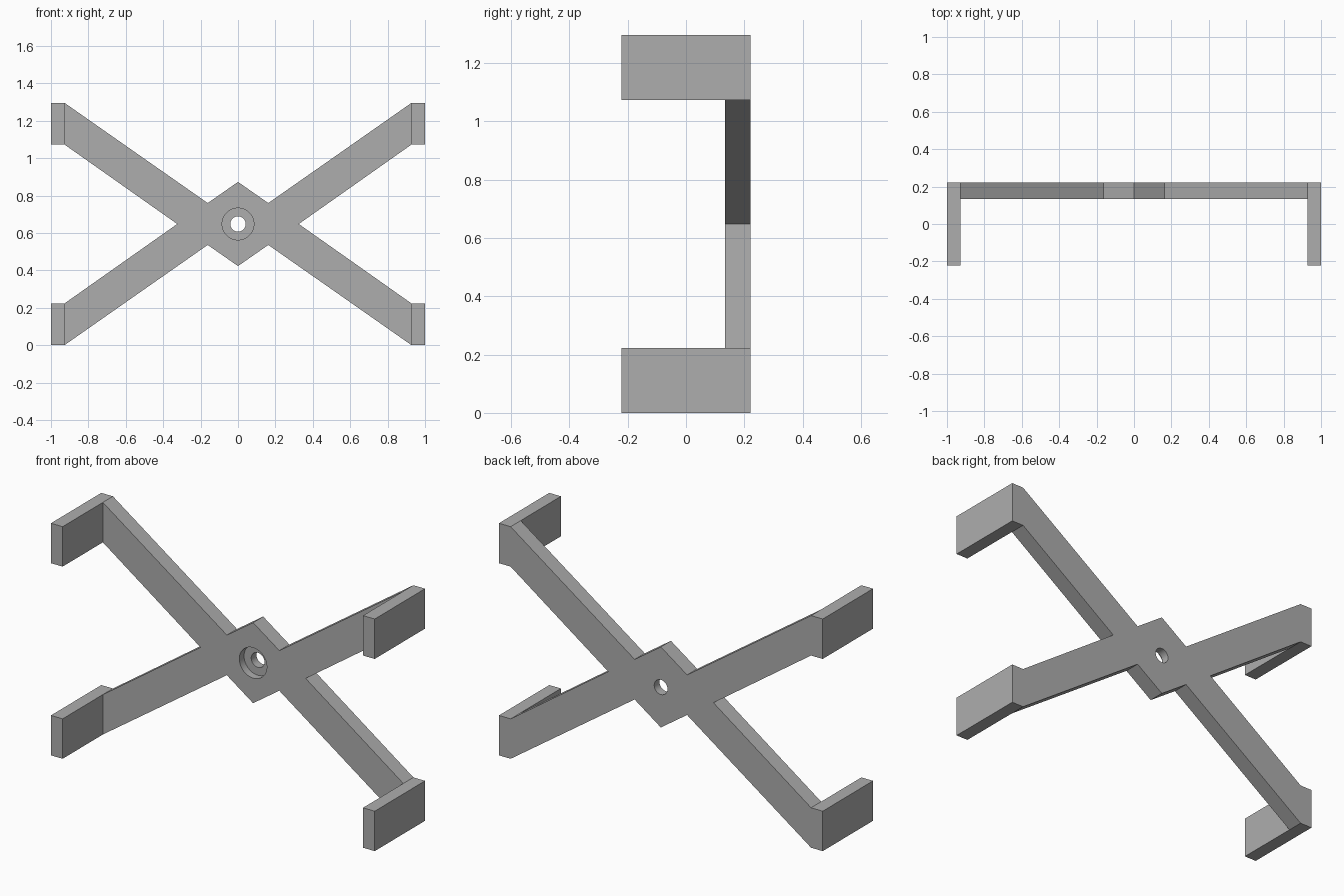
import bpy
import bmesh
from math import radians
from mathutils import Matrix, Vector

cube = bpy.data.objects.get("Cube")
if cube:
    bpy.data.objects.remove(cube, do_unlink=True)

HALF_W, HALF_H, HALF_D = 1.0, 0.648, 0.222
FOOT_X = 0.928        # inner side of the feet
PLATE_Y = 0.133       # front side of the cross plate
BORE_Y = 0.175        # floor of the counterbore

grey = bpy.data.materials.new("plain grey")
grey.use_nodes = True
colour = (0.42, 0.42, 0.42, 1)
grey.diffuse_color = colour
grey.node_tree.nodes["Principled BSDF"].inputs["Base Color"].default_value = colour


def add_object(name, bm):
    bmesh.ops.recalc_face_normals(bm, faces=bm.faces[:])
    mesh = bpy.data.meshes.new(name)
    bm.to_mesh(mesh)
    bm.free()
    mesh.materials.append(grey)
    obj = bpy.data.objects.new(name, mesh)
    bpy.context.collection.objects.link(obj)
    return obj


def prism(name, outline, y0, y1):
    bm = bmesh.new()
    face = bm.faces.new([bm.verts.new((x, y0, z)) for x, z in outline])
    side = bmesh.ops.extrude_face_region(bm, geom=[face], use_keep_orig=True)
    moved = [v for v in side["geom"] if isinstance(v, bmesh.types.BMVert)]
    bmesh.ops.translate(bm, verts=moved, vec=Vector((0, y1 - y0, 0)))
    return add_object(name, bm)


def drill(name, radius, y0, y1):
    bm = bmesh.new()
    place = Matrix.Translation((0, (y0 + y1) / 2, HALF_H)) @ Matrix.Rotation(radians(90), 4, "X")
    bmesh.ops.create_cone(bm, cap_ends=True, segments=48, radius1=radius,
                          radius2=radius, depth=y1 - y0, matrix=place)
    return add_object(name, bm)


# Cross outline: one quarter, mirrored around the centre
quarter = [(0.325, 0), (FOOT_X, 0.425), (HALF_W, 0.425), (HALF_W, HALF_H),
           (FOOT_X, HALF_H), (0.162, 0.112), (0, 0.225)]
upper = quarter + [(-x, z) for x, z in reversed(quarter[:-1])]
outline = upper + [(x, -z) for x, z in reversed(upper[1:-1])]
frame = prism("cross_bracket", [(x, z + HALF_H) for x, z in outline], -HALF_D, HALF_D)

# Clear the front between the feet, then drill the stepped hole
box = [(-FOOT_X, -1), (FOOT_X, -1), (FOOT_X, 2), (-FOOT_X, 2)]
cutters = [prism("front_cutter", box, -1, PLATE_Y),
           drill("counterbore_cutter", 0.085, 0, BORE_Y),
           drill("hole_cutter", 0.041, 0, 1)]
bpy.context.view_layer.objects.active = frame
for cutter in cutters:
    cutter.hide_render = True
    mod = frame.modifiers.new(cutter.name, "BOOLEAN")
    mod.operation = "DIFFERENCE"
    mod.solver = "EXACT"
    mod.object = cutter
    bpy.ops.object.modifier_apply(modifier=mod.name)
    bpy.data.objects.remove(cutter, do_unlink=True)

# Smooth hole walls, crisp edges elsewhere
bpy.ops.object.select_all(action="DESELECT")
frame.select_set(True)
bpy.ops.object.shade_smooth_by_angle(angle=radians(30))
